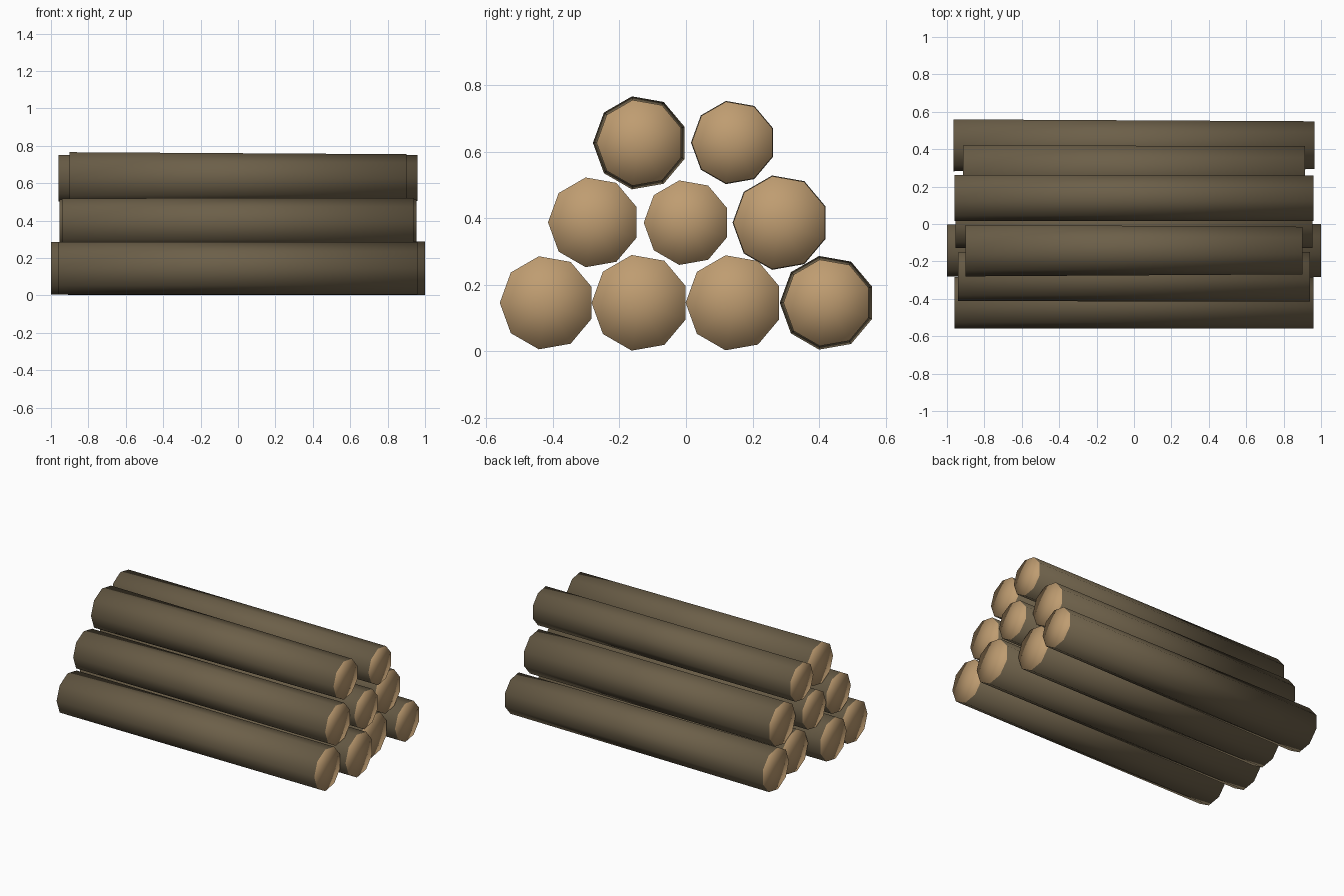
import bpy, bmesh, math

if "Cube" in bpy.data.objects:
    bpy.data.objects.remove(bpy.data.objects["Cube"])

SIDES = 9


def material(name, rgb):
    m = bpy.data.materials.new(name)
    m.diffuse_color = (*rgb, 1)
    m.use_nodes = True
    m.node_tree.nodes["Principled BSDF"].inputs["Base Color"].default_value = m.diffuse_color
    return m


bark = material("bark", (0.150, 0.115, 0.066))
cut_wood = material("cut wood", (0.52, 0.335, 0.165))


def log(name, y, z, half, r_left, r_right):
    """Nine-sided tapered log along x, with fan caps of cut wood."""
    bm = bmesh.new()
    rings, hubs = [], []
    for x, r in ((-half, r_left), (half, r_right)):
        rings.append([bm.verts.new((x, -r * math.cos(a), r * math.sin(a)))
                      for a in (2 * math.pi * i / SIDES for i in range(SIDES))])
        hubs.append(bm.verts.new((x, 0, 0)))
    for i in range(SIDES):
        j = (i + 1) % SIDES
        # bark side
        bm.faces.new((rings[0][i], rings[0][j], rings[1][j], rings[1][i]))
        # sawn ends
        for ring, hub in zip(rings, hubs):
            bm.faces.new((ring[i], ring[j], hub)).material_index = 1
    bmesh.ops.recalc_face_normals(bm, faces=bm.faces)
    for f in bm.faces:
        f.smooth = True
    me = bpy.data.meshes.new(name)
    bm.to_mesh(me)
    bm.free()
    me.materials.append(bark)
    me.materials.append(cut_wood)
    ob = bpy.data.objects.new(name, me)
    ob.location = (0, y, z)
    bpy.context.collection.objects.link(ob)


# y, z, half length, left radius, right radius; front to back
ROWS = {
    "bottom": [(-0.418, 0.145, 0.96, 0.142, 0.142),
               (-0.138, 0.145, 1.00, 0.143, 0.146),
               (0.144, 0.145, 0.91, 0.144, 0.145),
               (0.425, 0.145, 0.965, 0.143, 0.132)],
    "middle": [(-0.278, 0.387, 0.94, 0.134, 0.137),
               (0.002, 0.386, 0.955, 0.129, 0.129),
               (0.284, 0.386, 0.915, 0.144, 0.142)],
    "top": [(-0.138, 0.626, 0.90, 0.142, 0.131),
            (0.142, 0.627, 0.96, 0.127, 0.125)],
}
for row, logs in ROWS.items():
    for n, spec in enumerate(logs, 1):
        log(f"{row}_log_{n}", *spec)
